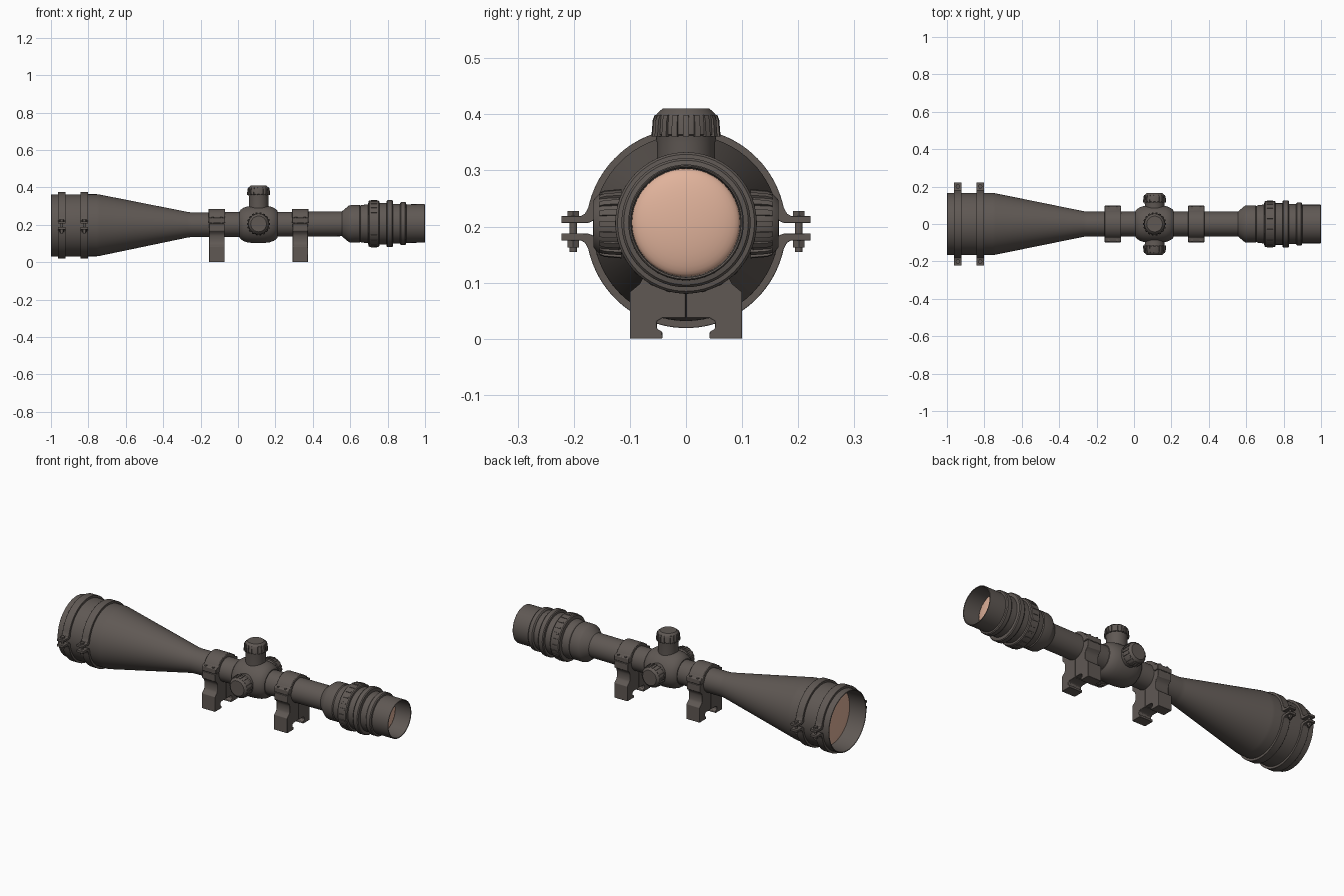
import bpy, bmesh, math
from mathutils import Vector

if "Cube" in bpy.data.objects:
    bpy.data.objects.remove(bpy.data.objects["Cube"])

AXIS_Z, TILT = 0.202, 0.0055      # optical axis rises slightly toward the eyepiece


def material(name, rgb):
    m = bpy.data.materials.new(name)
    m.diffuse_color = (*rgb, 1)
    m.use_nodes = True
    m.node_tree.nodes["Principled BSDF"].inputs["Base Color"].default_value = m.diffuse_color
    return m


BODY = material("dark_metal", (0.115, 0.098, 0.088))
GLASS = material("amber_glass", (0.75, 0.45, 0.33))


def finish(name, bm, mat=BODY, bevel=0, angle=32):
    bmesh.ops.remove_doubles(bm, verts=bm.verts, dist=1e-6)
    bmesh.ops.recalc_face_normals(bm, faces=bm.faces)
    me = bpy.data.meshes.new(name)
    bm.to_mesh(me)
    bm.free()
    ob = bpy.data.objects.new(name, me)
    bpy.context.collection.objects.link(ob)
    me.materials.append(mat)
    bpy.ops.object.select_all(action='DESELECT')
    ob.select_set(True)
    bpy.context.view_layer.objects.active = ob
    bpy.ops.object.shade_smooth_by_angle(angle=math.radians(angle))
    if bevel:
        b = ob.modifiers.new("bevel", 'BEVEL')
        b.width, b.segments, b.limit_method = bevel, 2, 'ANGLE'
        b.angle_limit = math.radians(35)
    return ob


def along_x(a, u, v):
    return Vector((a, u, AXIS_Z + TILT * a + v))


def lathe(bm, profile, place, segs=64):
    """Revolve (distance, radius) points; place maps (a, u, v) into the scene."""
    rings = []
    for a, r in profile:
        rings.append([bm.verts.new(place(a, r * math.cos(t), r * math.sin(t)))
                      for t in (2 * math.pi * i / segs for i in range(segs))])
    for p, q in zip(rings, rings[1:]):
        for i in range(segs):
            j = (i + 1) % segs
            bm.faces.new((p[i], p[j], q[j], q[i]))


def prism(bm, outline, x0, x1):
    """Extrude a (y, z) outline from x0 to x1."""
    a = [bm.verts.new((x0, y, z)) for y, z in outline]
    b = [bm.verts.new((x1, y, z)) for y, z in outline]
    bm.faces.new(a)
    bm.faces.new(b[::-1])
    n = len(a)
    for i in range(n):
        j = (i + 1) % n
        bm.faces.new((a[i], b[i], b[j], a[j]))


def rod(bm, x, y, z0, z1, r, segs=16):
    lathe(bm, [(z0, 0), (z0, r), (z1, r), (z1, 0)],
          lambda a, u, v: Vector((x + u, y + v, a)), segs)


# Main tube: hollow objective bell, tube and hollow eyepiece in one profile
bm = bmesh.new()
lathe(bm, [
    (-0.90, 0.148), (-0.90, 0.156), (-0.998, 0.161), (-1.0, 0.163), (-0.998, 0.166),
    (-0.755, 0.166), (-0.74, 0.164), (-0.27, 0.0685), (-0.25, 0.066),
    (0.555, 0.066), (0.562, 0.072), (0.592, 0.097), (0.602, 0.100),
    (0.650, 0.100), (0.655, 0.096), (0.66, 0.100), (0.695, 0.104),
    (0.698, 0.120), (0.703, 0.124), (0.75, 0.124), (0.755, 0.120), (0.757, 0.111),
    (0.793, 0.111), (0.795, 0.122), (0.80, 0.126), (0.823, 0.126), (0.828, 0.122),
    (0.83, 0.106), (0.866, 0.106), (0.868, 0.112), (0.872, 0.115),
    (0.893, 0.115), (0.898, 0.111), (0.90, 0.103), (0.998, 0.103),
    (1.0, 0.101), (0.998, 0.098), (0.90, 0.096), (0.90, 0.085)], along_x, 72)
finish("scope_body", bm)

# Raised grip ribs on the power ring
bm = bmesh.new()
for k in range(24):
    t = 2 * math.pi * k / 24
    pts = [along_x(x, r * math.cos(t + d), r * math.sin(t + d))
           for x in (0.712, 0.742) for r, d in
           ((0.118, -0.05), (0.118, 0.05), (0.1265, 0.035), (0.1265, -0.035))]
    vs = [bm.verts.new(p) for p in pts]
    for f in ((0, 1, 2, 3), (4, 7, 6, 5), (0, 4, 5, 1), (1, 5, 6, 2), (2, 6, 7, 3), (3, 7, 4, 0)):
        bm.faces.new([vs[i] for i in f])
finish("power_ring_ribs", bm)

# Domed lenses
for name, x, r, bulge in (("objective_lens", -0.90, 0.156, -0.02), ("eyepiece_lens", 0.90, 0.0965, 0.025)):
    bm = bmesh.new()
    steps = [i / 10 * math.pi / 2 for i in range(11)]
    lathe(bm, [(x + bulge * math.sin(t), r * math.cos(t)) for t in steps], along_x)
    finish(name, bm, GLASS, angle=60)

# Rounded turret saddle
bm = bmesh.new()
lathe(bm, [(0.008, 0.06), (0.008, 0.07), (0.015, 0.079), (0.03, 0.089), (0.05, 0.096),
           (0.08, 0.1), (0.11, 0.101), (0.14, 0.1), (0.17, 0.096), (0.19, 0.089),
           (0.205, 0.079), (0.212, 0.07), (0.212, 0.06)], along_x)
finish("turret_saddle", bm)

# Three turrets with ribbed caps
TX, TZ = 0.11, 0.205
turrets = {
    "elevation_turret": (0.0, lambda a, u, v: Vector((TX + u, v, TZ + a))),
    "windage_turret": (-0.04, lambda a, u, v: Vector((TX + u, a, TZ + v))),
    "focus_turret": (-0.04, lambda a, u, v: Vector((TX + u, -a, TZ + v))),
}
for name, (s, place) in turrets.items():
    bm = bmesh.new()
    lathe(bm, [(0.07, 0.052), (0.145 + s, 0.052), (0.157 + s, 0.054), (0.159 + s, 0.057),
               (0.190 + s, 0.055), (0.196 + s, 0.052), (0.205 + s, 0.042),
               (0.205 + s, 0.0)], place, 48)
    for k in range(18):
        t = 2 * math.pi * k / 18
        vs = []
        for a, r in ((0.155, 0.062), (0.185, 0.0595), (0.194, 0.056)):
            for rr, d in ((0.05, -0.1), (r, -0.085), (r, 0.085), (0.05, 0.1)):
                vs.append(bm.verts.new(place(a + s, rr * math.cos(t + d), rr * math.sin(t + d))))
        bm.faces.new(vs[:4])
        bm.faces.new(vs[8:][::-1])
        for b in (0, 4):
            for i in range(4):
                j = (i + 1) % 4
                bm.faces.new((vs[b + i], vs[b + j], vs[b + 4 + j], vs[b + 4 + i]))
    finish(name, bm)

# Mount rings: split dovetail base, upper cap and screws
base_half = [(0.0008, 0.037), (0.042, 0.037), (0.052, 0.031), (0.052, 0.018), (0.042, 0.012),
             (0.042, 0.0), (0.1, 0.0), (0.1, 0.083), (0.082, 0.098), (0.077, 0.108),
             (0.077, 0.14), (0.082, 0.155), (0.097, 0.168), (0.097, 0.206), (0.0008, 0.206)]
cap_arc = [(0.084 * math.cos(math.radians(d)), 0.202 + 0.084 * math.sin(math.radians(d)))
           for d in range(28, 153, 4)]
cap = [(0.097, 0.209), (0.097, 0.236), (0.083, 0.241)] + cap_arc + \
      [(-0.083, 0.241), (-0.097, 0.236), (-0.097, 0.209)]
for label, cx in (("front", -0.113), ("rear", 0.333)):
    for side, sy in (("left", 1), ("right", -1)):
        bm = bmesh.new()
        prism(bm, [(y * sy, z) for y, z in base_half], cx - 0.041, cx + 0.041)
        finish(f"{label}_mount_base_{side}", bm, bevel=0.002)
    bm = bmesh.new()
    prism(bm, cap, cx - 0.044, cx + 0.044)
    finish(f"{label}_mount_cap", bm, bevel=0.003)
    bm = bmesh.new()
    for sy in (1, -1):
        for dx in (-0.023, 0.023):
            rod(bm, cx + dx, sy * 0.088, 0.19, 0.243, 0.007)
    finish(f"{label}_mount_screws", bm)

# Clamp bands on the objective: two half hoops with ears, joined by bolts
CZ = 0.197
arc = [math.radians(5 + 170 * i / 48) for i in range(49)]
outer = [(0.178 * math.cos(t), 0.178 * math.sin(t)) for t in arc[2:-2]]
inner = [(0.164 * math.cos(t), 0.164 * math.sin(t)) for t in reversed(arc)]
half = [(0.170, 0.011), (0.176, 0.009), (0.222, 0.009), (0.222, 0.022), (0.187, 0.022), (0.180, 0.026)]
hoop = half + outer + [(-y, z) for y, z in reversed(half)] + inner
for label, cx in (("outer", -0.942), ("inner", -0.822)):
    for part, sz in (("upper", 1), ("lower", -1)):
        bm = bmesh.new()
        prism(bm, [(y, CZ + sz * z) for y, z in hoop], cx - 0.021, cx + 0.021)
        finish(f"{label}_clamp_{part}_half", bm, bevel=0.0015)
    bm = bmesh.new()
    for sy in (1, -1):
        y = sy * 0.201
        rod(bm, cx, y, CZ - 0.042, CZ + 0.025, 0.007)
        rod(bm, cx, y, CZ + 0.021, CZ + 0.031, 0.012, 6)
        rod(bm, cx, y, CZ - 0.034, CZ - 0.021, 0.012, 6)
    finish(f"{label}_clamp_bolts", bm)
